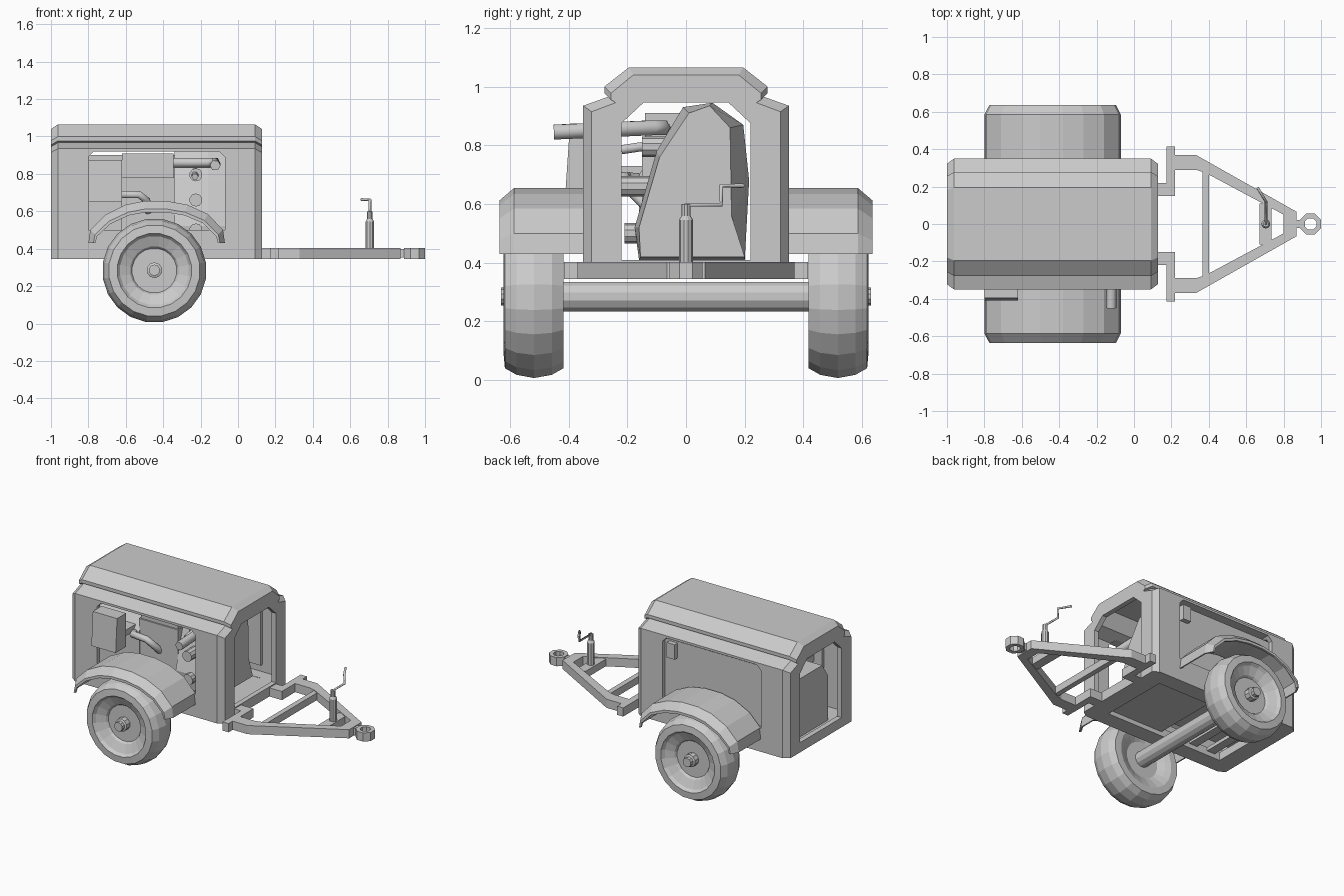
import bpy, bmesh
from math import sin, cos, pi

if "Cube" in bpy.data.objects:
    bpy.data.objects.remove(bpy.data.objects["Cube"])


def make(name, verts, faces):
    me = bpy.data.meshes.new(name)
    me.from_pydata(verts, [], faces)
    bm = bmesh.new()
    bm.from_mesh(me)
    bmesh.ops.remove_doubles(bm, verts=bm.verts, dist=1e-5)
    bmesh.ops.recalc_face_normals(bm, faces=bm.faces)
    bm.to_mesh(me)
    bm.free()
    ob = bpy.data.objects.new(name, me)
    bpy.context.collection.objects.link(ob)
    return ob


def loft(name, rings):
    """Skin equal-length rings and cap both ends."""
    n = len(rings[0])
    verts = [p for r in rings for p in r]
    faces = [(i * n + j, i * n + (j + 1) % n, (i + 1) * n + (j + 1) % n, (i + 1) * n + j)
             for i in range(len(rings) - 1) for j in range(n)]
    faces += [tuple(range(n))[::-1], tuple(range(len(verts) - n, len(verts)))]
    return make(name, verts, faces)


def prism(name, pts, axis, a, b):
    put = {'x': lambda p, t: (t, p[0], p[1]), 'y': lambda p, t: (p[0], t, p[1]),
           'z': lambda p, t: (p[0], p[1], t)}[axis]
    return loft(name, [[put(p, t) for p in pts] for t in (a, b)])


def box(name, x0, x1, y0, y1, z0, z1):
    return prism(name, [(x0, y0), (x1, y0), (x1, y1), (x0, y1)], 'z', z0, z1)


def lathe(name, prof, axis, centre, n, closed=False):
    cx, cy, cz = centre
    verts, faces, m = [], [], len(prof)
    for i in range(n):
        c, s = cos(2 * pi * (i + .5) / n), sin(2 * pi * (i + .5) / n)
        for r, h in prof:
            d = {'x': (h, r * c, r * s), 'y': (r * c, h, r * s), 'z': (r * c, r * s, h)}[axis]
            verts.append((cx + d[0], cy + d[1], cz + d[2]))
        for j in range(m if closed else m - 1):
            k, q = (j + 1) % m, (i + 1) % n
            faces.append((i * m + j, i * m + k, q * m + k, q * m + j))
    return make(name, verts, faces)


def rod(name, axis, centre, r, a, b, n=12):
    return lathe(name, [(0, a), (r, a), (r, b), (0, b)], axis, centre, n)


def tube(name, path, r):
    cu = bpy.data.curves.new(name, 'CURVE')
    cu.dimensions = '3D'
    cu.bevel_depth, cu.bevel_resolution, cu.use_fill_caps = r, 1, True
    sp = cu.splines.new('POLY')
    sp.points.add(len(path) - 1)
    for p, co in zip(sp.points, path):
        p.co = (*co, 1)
    ob = bpy.data.objects.new(name, cu)
    bpy.context.collection.objects.link(ob)
    return ob


def cut(ob, cutter):
    m = ob.modifiers.new('cut', 'BOOLEAN')
    m.operation, m.solver, m.object = 'DIFFERENCE', 'EXACT', cutter
    bpy.context.view_layer.objects.active = ob
    bpy.ops.object.modifier_apply(modifier=m.name)
    bpy.data.objects.remove(cutter)


def sym(half):
    return half + [(-y, z) for y, z in reversed(half)]


# Canopy: lofted arch, hollowed, with end, side and floor openings
arch = sym([(.35, .345), (.35, .935), (.26, .967), (.278, .977), (.278, 1.0), (.195, 1.065)])
small = [(y * .92, .345 + (z - .345) * .965) for y, z in arch]
canopy = loft('canopy', [[(x, y, z) for y, z in p] for x, p in
                         ((-1, small), (-.962, arch), (.09, arch), (.128, small))])
cut(canopy, prism('hollow', sym([(.32, .40), (.32, .905), (.235, .94), (.18, 1.03)]), 'x', -.965, .095))
cut(canopy, prism('end_opening', sym([(.22, .41), (.22, .875), (.145, .945)]), 'x', -1.1, .2))
cut(canopy, prism('side_opening', [(-.8, .5), (-.07, .5), (-.07, .89), (-.1, .92), (-.77, .92), (-.8, .89)],
                  'y', -.5, .5))
cut(canopy, box('floor_opening', -.88, .0, -.24, .24, .3, .45))

# Floor plate, slats and closed far door
box('floor_plate', -.42, .02, -.26, .26, .375, .398)
for i in range(3):
    box('floor_slat', -.84 + i * .14, -.78 + i * .14, -.26, .26, .375, .398)
box('side_door', -.83, -.04, .298, .316, .45, .9)
box('door_latch', -.16, -.1, .31, .348, .79, .89)

# Wheels, hubs and fenders on both sides
tyre = [(0, -.06), (.12, -.06), (.165, -.085), (.2, -.1), (.245, -.1), (.268, -.06), (.279, 0),
        (.268, .06), (.245, .1), (.2, .104), (.185, .085), (.13, .06), (.12, .045), (0, .045)]
fender_top = [(-.80, .43), (-.79, .50), (-.71, .58), (-.60, .635), (-.50, .655), (-.38, .655),
              (-.27, .635), (-.16, .585), (-.08, .50), (-.07, .43)]
section = [(.34, 1), (.585, 1), (.635, .88), (.635, .83), (.62, .83), (.62, .87), (.58, .96), (.34, .96)]
for s in (-1, 1):
    lathe('wheel', [(r, s * h) for r, h in tyre], 'y', (-.447, s * .517, .283), 20)
    lathe('hub', [(0, 0), (.042, 0), (.042, s * .06), (.03, s * .065), (.03, s * .09), (0, s * .09)],
          'y', (-.447, s * .54, .285), 10)
    rings = []
    for x, z in fender_top:
        rings.append([(-.435 + (x + .435) * (1 - (1 - k) * .6), s * y,
                       z if z < .44 else .3 + (z - .3) * k) for y, k in section])
    loft('fender', rings)

# Axle
rod('axle', 'y', (-.447, 0, .285), .052, -.46, .46, 12)

# Drawbar
arm = [(.09, .15), (.22, .15), (.22, .29), (.33, .29), (.38, .275), (.80, .05), (.80, 0), (.87, 0),
       (.87, .065), (.33, .37), (.22, .37), (.22, .415), (.175, .415), (.175, .22), (.09, .22)]
for s in (-1, 1):
    prism('drawbar_arm', [(x, s * y) for x, y in arm], 'z', .345, .403)
box('drawbar_crossbar', .365, .40, -.28, .28, .35, .398)
box('jack_crossbar', .67, .735, -.11, .11, .35, .398)
box('hitch_stem', .86, .91, -.022, .022, .352, .398)
lathe('hitch_ring', [(.06, .345), (.06, .403), (.033, .403), (.033, .345)], 'z', (.944, 0, 0), 8, True)

# Jack with crank handle
lathe('jack_post', [(0, .35), (.024, .35), (.024, .545), (.016, .56), (.016, .6), (0, .6)], 'z', (.705, 0, 0), 10)
tube('jack_crank', [(.705, 0, .58), (.705, 0, .597), (.705, .12, .597), (.705, .12, .662),
                    (.66, .195, .662)], .008)

# Radiator shroud: tapered faceted housing
rear = [(-.16, .41), (.2, .41), (.215, .68), (.195, .87), (.09, .945), (-.01, .93), (-.1, .78), (-.175, .52)]
front = [(-.155, .42), (.2, .42), (.155, .56), (.15, .86), (.08, .935), (.01, .91), (-.09, .76), (-.16, .52)]
loft('radiator_shroud', [[(x, y, z) for y, z in p] for x, p in ((-.34, rear), (-.16, rear), (-.03, front))])

# Engine and generator
box('engine_block', -.63, -.34, -.15, .17, .398, .78)
box('fuel_tank', -.62, -.345, -.14, .14, .78, .91)
prism('generator', [(-.16, .398), (.2, .398), (.2, .70), (.14, .79), (-.1, .79), (-.16, .70)], 'x', -.94, -.62)
prism('control_box', [(-.3, .65), (-.41, .65), (-.395, .875), (-.3, .875)], 'x', -.8, -.62)
box('control_box_bracket', -.74, -.66, -.32, -.1, .69, .73)
tube('exhaust_pipe', [(-.35, -.08, .86), (-.15, -.08, .86), (-.122, -.11, .86), (-.122, -.45, .845)], .029)
tube('intake_pipe', [(-.66, -.14, .68), (-.64, -.2, .69), (-.53, -.21, .69), (-.49, -.2, .66),
                     (-.48, -.14, .6)], .022)
tube('hose', [(-.23, -.05, .82), (-.23, -.12, .8), (-.23, -.22, .785)], .018)
for z, y in ((.795, -.13), (.66, -.2), (.5, -.19)):
    rod('engine_pulley', 'y', (-.225, y, z), .035, -.02, .15, 10)

# Curves to meshes
for ob in [o for o in bpy.data.objects if o.type == 'CURVE']:
    bpy.ops.object.select_all(action='DESELECT')
    ob.select_set(True)
    bpy.context.view_layer.objects.active = ob
    bpy.ops.object.convert(target='MESH')
